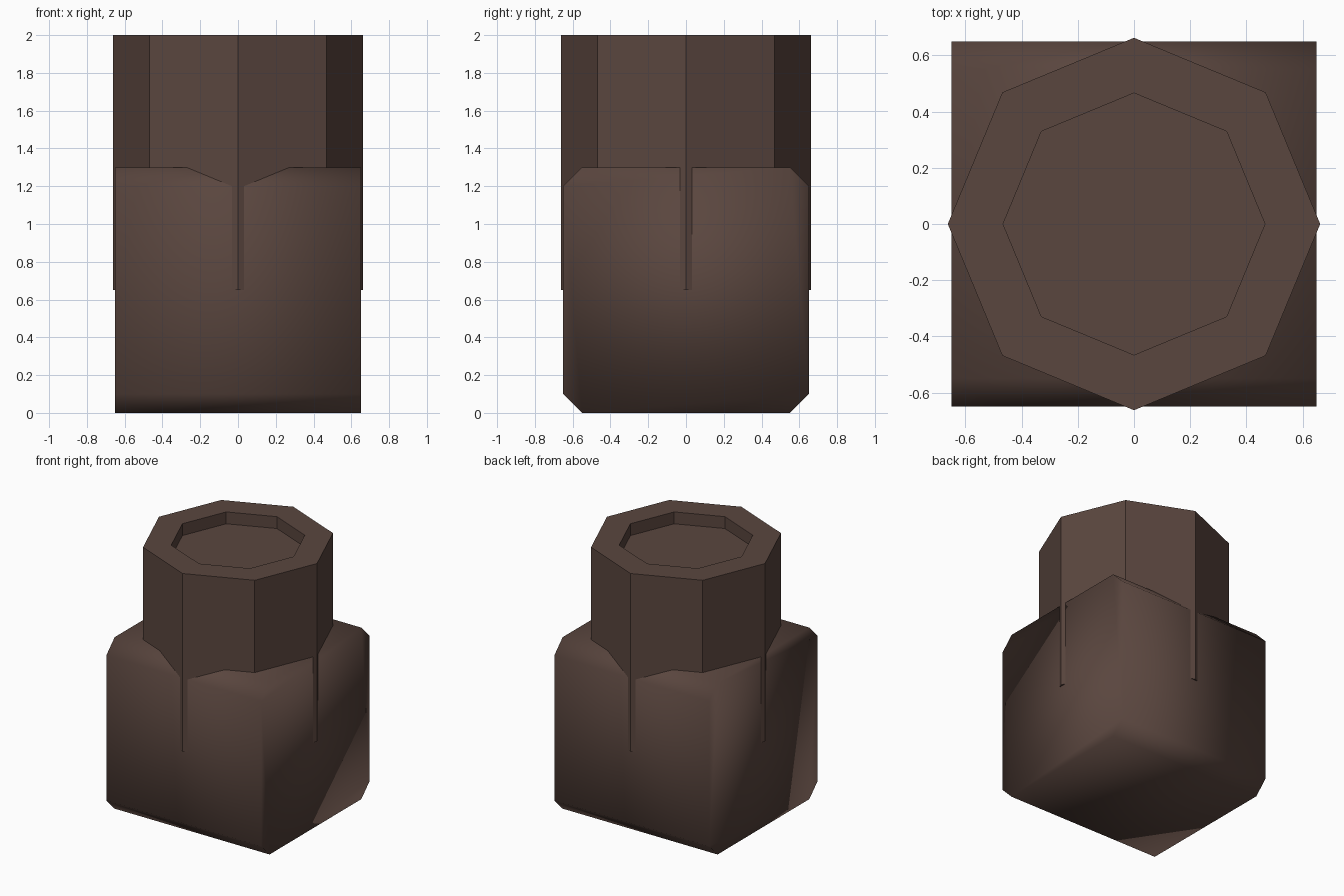
import bpy, bmesh, math

default = bpy.data.objects.get("Cube")
if default:
    bpy.data.objects.remove(default, do_unlink=True)

# Single flat brown
brown = bpy.data.materials.new("dark_brown")
brown.use_nodes = True
colour = (0.102, 0.061, 0.049, 1)
brown.diffuse_color = colour
brown.node_tree.nodes["Principled BSDF"].inputs["Base Color"].default_value = colour


def prism(bm, outline, offset):
    """Extrude a closed outline along an offset; returns the far cap."""
    cap = bm.faces.new([bm.verts.new(p) for p in outline])
    moved = bmesh.ops.extrude_face_region(bm, geom=[cap], use_keep_orig=True)["geom"]
    bmesh.ops.translate(bm, vec=offset,
                        verts=[g for g in moved if isinstance(g, bmesh.types.BMVert)])
    bmesh.ops.recalc_face_normals(bm, faces=bm.faces)
    return next(g for g in moved if isinstance(g, bmesh.types.BMFace))


def finish(name, bm, smooth):
    mesh = bpy.data.meshes.new(name)
    for f in bm.faces:
        f.smooth = smooth
    bm.to_mesh(mesh)
    bm.free()
    mesh.materials.append(brown)
    obj = bpy.data.objects.new(name, mesh)
    bpy.context.collection.objects.link(obj)
    return obj


# Body: block whose four lengthwise edges are chamfered, softly shaded
half, cut = 0.65, 0.1
inner = half - cut
profile = []
for sy, sz in ((1, 1), (-1, 1), (-1, -1), (1, -1)):
    pair = [(sy * half, sz * inner), (sy * inner, sz * half)]
    profile += pair if sy * sz > 0 else pair[::-1]
bm = bmesh.new()
prism(bm, [(-half, y, z + half) for y, z in profile], (2 * half, 0, 0))
finish("body", bm, True)

# Neck: octagonal column with corners breaking through the body sides
radius, rim, bottom, top, depth = 0.663, 0.45, 0.65, 2.0, 0.09
corners = [i * math.pi / 4 for i in range(8)]
bm = bmesh.new()
cap = prism(bm, [(radius * math.cos(a), radius * math.sin(a), bottom) for a in corners],
            (0, 0, top - bottom))

# Shallow octagonal recess in the top
bmesh.ops.inset_region(bm, faces=[cap],
                       thickness=(radius - rim) * math.cos(math.pi / 8))
floor = bmesh.ops.extrude_face_region(bm, geom=[cap])["geom"]
bmesh.ops.translate(bm, vec=(0, 0, -depth),
                    verts=[g for g in floor if isinstance(g, bmesh.types.BMVert)])
if cap.is_valid:
    bmesh.ops.delete(bm, geom=[cap], context="FACES_ONLY")
bmesh.ops.recalc_face_normals(bm, faces=bm.faces)
finish("neck", bm, False)
